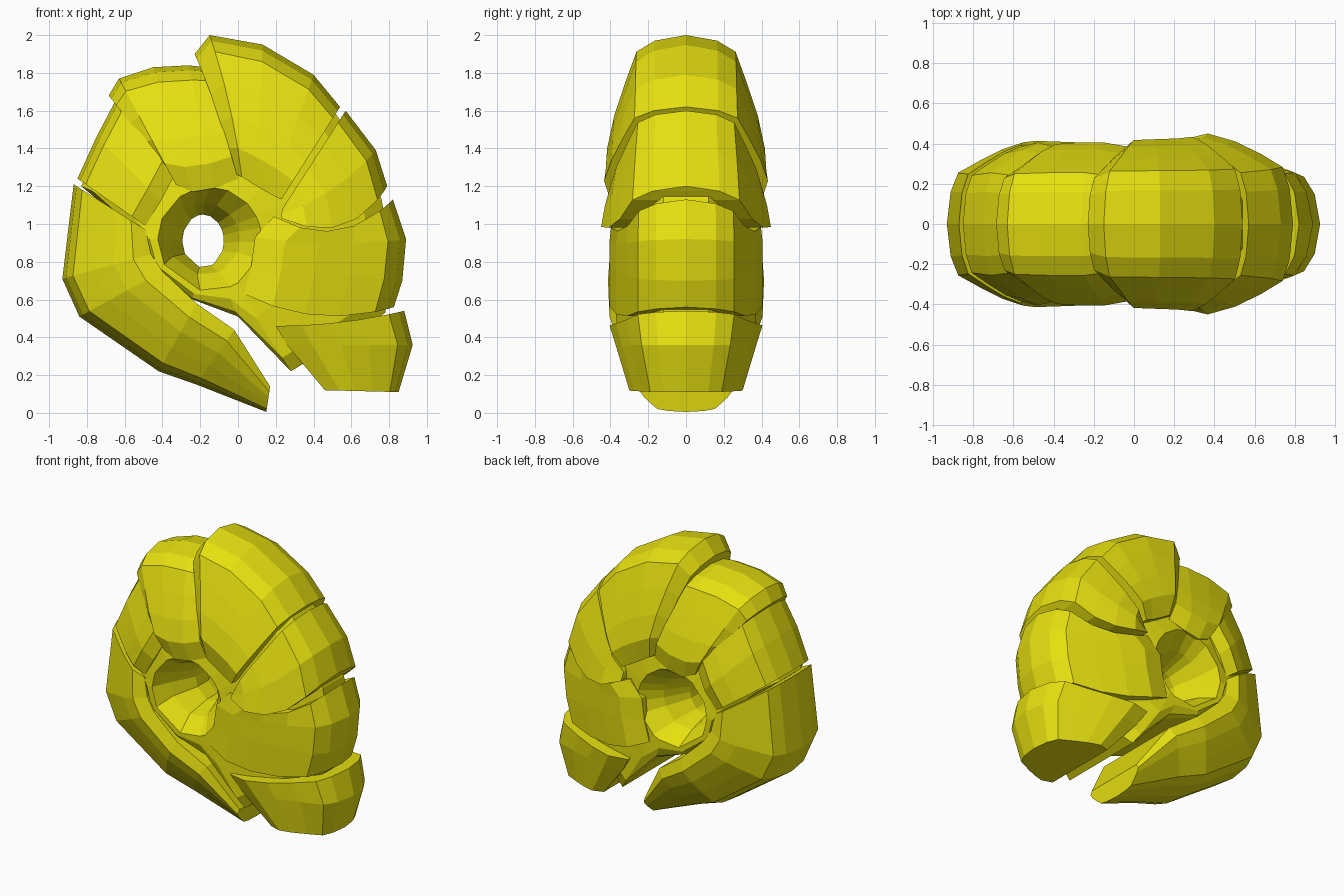
import bpy, bmesh, math
from mathutils import Vector

if "Cube" in bpy.data.objects:
    bpy.data.objects.remove(bpy.data.objects["Cube"])

mat = bpy.data.materials.new("yellow_shell")
mat.diffuse_color = (0.80, 0.75, 0.005, 1)
mat.use_nodes = True
mat.node_tree.nodes["Principled BSDF"].inputs["Base Color"].default_value = mat.diffuse_color


def loft(name, half_sections, ring=False):
    """Skin symmetric cross-sections; each half is a list of (x, y, z) with y <= 0."""
    bm = bmesh.new()
    rows = []
    for half in half_sections:
        mirrored = [(x, -y, z) for x, y, z in reversed(half) if abs(y) > 1e-6]
        rows.append([bm.verts.new(p) for p in half + mirrored])
    n = len(rows[0])
    for k in range(len(rows) if ring else len(rows) - 1):
        a, b = rows[k], rows[(k + 1) % len(rows)]
        for i in range(n):
            j = (i + 1) % n
            bm.faces.new((a[i], a[j], b[j], b[i]))
    if not ring:
        for r in (rows[0], rows[-1]):
            for i in range(n // 2):
                ids = dict.fromkeys((i, i + 1, n - 2 - i, n - 1 - i))
                bm.faces.new([r[q] for q in ids])
    bmesh.ops.recalc_face_normals(bm, faces=bm.faces)
    me = bpy.data.meshes.new(name)
    bm.to_mesh(me)
    bm.free()
    me.materials.append(mat)
    ob = bpy.data.objects.new(name, me)
    bpy.context.collection.objects.link(ob)
    return ob


# Plate cross-section: (fraction from hub to rim, half width)
PROFILE = [(0, .375), (.2, .405), (.42, .37), (.65, .315), (.88, .255), (.96, .16), (1, 0)]


def plate(name, stations):
    """Station: inner x, z, outer x, z, width factor, sideways bow."""
    halves = []
    for xi, zi, xo, zo, w, bow in stations:
        a, b = Vector((xi, zi)), Vector((xo, zo))
        d = (b - a).normalized()
        side = Vector((d.y, -d.x))
        half = []
        for t, y in PROFILE:
            p = a.lerp(b, t) + side * bow * 4 * t * (1 - t)
            half.append((p.x, -y * w, p.y))
        halves.append(half)
    return loft(name, halves)


# Overlapping armour plates, running clockwise from the tail
plate("tail_plate", [
    (-.49, .97, -.87, 1.21, .97, 0), (-.46, .84, -.93, .71, 1, 0),
    (-.40, .75, -.84, .51, 1.02, 0), (-.22, .58, -.42, .22, 1, 0),
    (-.02, .44, -.22, .15, .88, 0), (.17, .14, .15, .005, .6, 0)])
plate("left_plate", [
    (-.49, .99, -.85, 1.24, .95, 0), (-.41, 1.12, -.75, 1.46, 1, 0),
    (-.335, 1.26, -.65, 1.65, .95, 0)])
plate("upper_left_plate", [
    (-.35, 1.26, -.685, 1.68, .9, 0), (-.33, 1.21, -.63, 1.77, .98, 0),
    (-.24, 1.17, -.45, 1.83, 1, 0), (-.12, 1.19, -.26, 1.84, 1, 0),
    (-.0, 1.24, -.17, 1.83, .95, 0)])
plate("top_plate", [
    (-.03, 1.27, -.23, 1.90, .9, .02), (.02, 1.25, -.15, 2.0, 1.03, .02),
    (.10, 1.20, .13, 1.95, 1.04, 0), (.17, 1.16, .40, 1.79, 1.05, 0),
    (.23, 1.13, .54, 1.62, 1.07, 0)])
plate("upper_right_plate", [
    (.235, 1.08, .57, 1.60, 1.0, 0), (.23, 1.05, .73, 1.39, 1.06, .04),
    (.23, 1.03, .79, 1.20, 1.11, .13)])
plate("right_plate", [
    (.19, 1.04, .82, 1.13, .98, .12), (.09, .93, .89, .92, 1, .03),
    (.07, .78, .87, .70, 1, 0), (.03, .63, .825, .56, 1, .08)])
plate("head_plate", [
    (.20, .46, .88, .54, 1.0, .02), (.26, .36, .925, .36, .92, 0),
    (.46, .12, .85, .11, .74, 0)])

# Inner body with a funnel-shaped hole through it
HUB = Vector((-.18, .92))
OUTLINE = [(-.49, .92), (-.83, 1.20), (-.65, 1.60), (-.40, 1.75), (-.17, 1.79),
           (.15, 1.80), (.52, 1.58), (.68, 1.33), (.76, 1.13), (.81, .85),
           (.78, .53), (.28, .22), (.0, .51), (-.24, .60), (-.45, .77)]
halves = []
for k, (x, z) in enumerate(OUTLINE):
    v = Vector((x, z)) - HUB
    d, u = v.length, v.normalized()
    r = min(.275, .9 * d)
    cleft = k == 0 or k >= 11
    hole = HUB + Vector((u.x * .11 - .005, u.y * .14 - .01))
    half = [(hole.x, -.06, hole.y)]
    for rad, y in ((.19, .24), (r, .37),
                   (r + (d - r) * .4, .37 if cleft else .325),
                   (r + (d - r) * .85, .35 if cleft else .23),
                   (d, .32 if cleft else .12)):
        p = HUB + u * rad
        if rad == r:
            p.x += .03
        half.append((p.x, -y, p.y))
    halves.append(half)
loft("inner_body", halves, ring=True)
